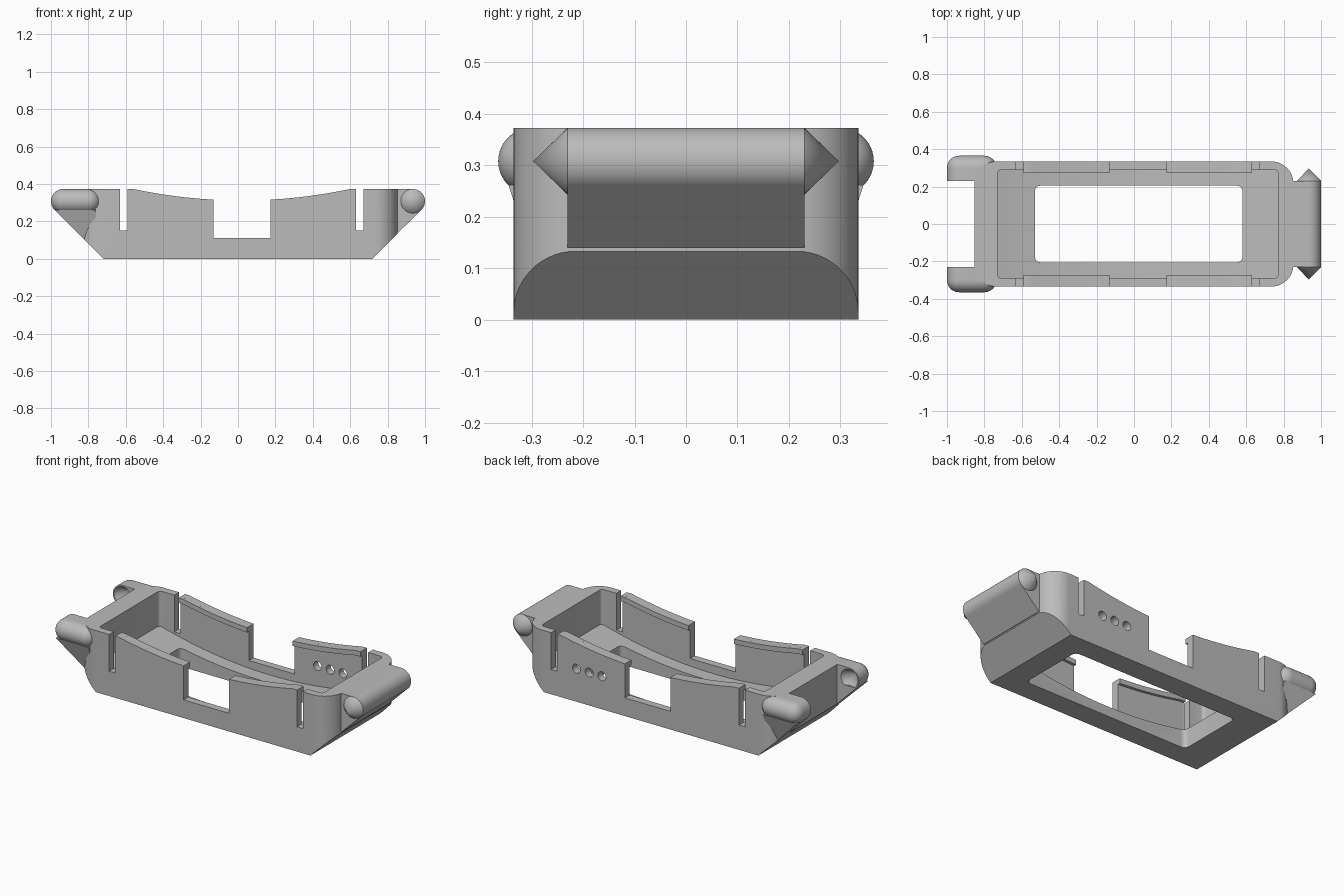
import bpy, bmesh, math
from mathutils import Vector

cube = bpy.data.objects.get("Cube")
if cube:
    bpy.data.objects.remove(cube, do_unlink=True)

grey = bpy.data.materials.new("plain grey")
grey.use_nodes = True
grey.diffuse_color = (0.5, 0.5, 0.5, 1)
grey.node_tree.nodes["Principled BSDF"].inputs["Base Color"].default_value = (0.5, 0.5, 0.5, 1)

TOP, MID = 0.373, 0.02      # rim height, centre of the long curves
BAR_R, BAR_Z, BAR_X = 0.065, 0.308, 0.935


def finish(name, bm):
    bmesh.ops.recalc_face_normals(bm, faces=bm.faces[:])
    mesh = bpy.data.meshes.new(name)
    bm.to_mesh(mesh)
    bm.free()
    mesh.materials.append(grey)
    obj = bpy.data.objects.new(name, mesh)
    bpy.context.collection.objects.link(obj)
    return obj


def prism(name, points, axis, lo, hi):
    """Extrude a 2D outline along y (points are x,z) or z (points are x,y)."""
    bm = bmesh.new()
    put = (lambda a, b: (a, lo, b)) if axis == "y" else (lambda a, b: (a, b, lo))
    face = bm.faces.new([bm.verts.new(put(a, b)) for a, b in points])
    new = bmesh.ops.extrude_face_region(bm, geom=[face])["geom"]
    move = Vector((0, hi - lo, 0)) if axis == "y" else Vector((0, 0, hi - lo))
    bmesh.ops.translate(bm, vec=move, verts=[v for v in new if isinstance(v, bmesh.types.BMVert)])
    return finish(name, bm)


def hull(name, points):
    bm = bmesh.new()
    bmesh.ops.convex_hull(bm, input=[bm.verts.new(p) for p in points])
    bmesh.ops.dissolve_limit(bm, angle_limit=0.01, verts=bm.verts[:], edges=bm.edges[:])
    return finish(name, bm)


def rect(x0, x1, y0, y1):
    return [(x0, y0), (x1, y0), (x1, y1), (x0, y1)]


def rounded(x0, x1, y0, y1, r, steps=14):
    corners = [(x1 - r, y1 - r), (x0 + r, y1 - r), (x0 + r, y0 + r), (x1 - r, y0 + r)]
    return [(cx + r * math.cos(a), cy + r * math.sin(a))
            for q, (cx, cy) in enumerate(corners)
            for a in [(q + i / steps) * math.pi / 2 for i in range(steps + 1)]]


def ring(cx, cy, cz, r, n=40):
    return [(cx + r * math.cos(k * math.tau / n), cy, cz + r * math.sin(k * math.tau / n))
            for k in range(n)]


def boolean(obj, cutter, operation="DIFFERENCE"):
    mod = obj.modifiers.new("cut", "BOOLEAN")
    mod.object, mod.operation, mod.solver = cutter, operation, "EXACT"
    bpy.context.view_layer.update()
    graph = bpy.context.evaluated_depsgraph_get()
    mesh = bpy.data.meshes.new_from_object(obj.evaluated_get(graph))
    obj.modifiers.clear()
    obj.data = mesh
    bpy.data.objects.remove(cutter, do_unlink=True)


def sag(x, base):
    return base + (x - MID) ** 2 / 5.5


def curve(x0, x1, base, n=24):
    xs = [x0 + (x1 - x0) * i / n for i in range(n + 1)]
    return [(x, min(sag(x, base), TOP)) for x in xs]


# Tray shell: rounded plan crossed with a side profile with sloped ends
RIM, FLOOR = 0.312, 0.06
shell = prism("tray_shell", rounded(-0.853, 0.853, -0.335, 0.335, 0.12), "z", 0, 0.5)
side = [(0.72, 0), (0.86, 0.14), (0.86, TOP)] + curve(0.6, -0.56, RIM, 40)
side += [(-0.86, TOP), (-0.86, 0.14), (-0.72, 0)]
boolean(shell, prism("side_profile", side, "y", -0.5, 0.5), "INTERSECT")

# Cavity with a bowed floor
cavity = prism("cavity", rounded(-0.73, 0.77, -0.29, 0.29, 0.02, 4), "z", 0, 0.6)
bowl = curve(-0.8, 0.84, FLOOR, 48) + [(0.84, 0.55), (-0.8, 0.55)]
boolean(cavity, prism("bowl", bowl, "y", -0.4, 0.4), "INTERSECT")
boolean(shell, cavity)

# Floor window, wide side notches and narrow slots
boolean(shell, prism("window", rounded(-0.53, 0.58, -0.205, 0.205, 0.03, 6), "z", -0.1, 0.5))
for x0, x1, z in [(-0.13, 0.175, 0.11), (-0.63, -0.59, 0.15), (0.63, 0.67, 0.15)]:
    boolean(shell, prism("notch", rect(x0, x1, z, 0.6), "y", -0.5, 0.5))

# Three round holes in the back wall
for x in (0.33, 0.415, 0.5):
    hole = [(p[0], p[2]) for p in ring(x, 0, 0.2, 0.027, 24)]
    boolean(shell, prism("hole", hole, "y", 0.25, 0.4))
parts = [shell]

# Retaining lips along the inside of the side walls
for s, where in ((-1, "front"), (1, "back")):
    for x0, x1, end in ((-0.59, -0.13, "right"), (0.175, 0.63, "left")):
        upper = curve(x0, x1, RIM)
        lower = [(x, z - 0.03) for x, z in reversed(upper)]
        lo, hi = sorted((s * 0.273, s * 0.292))
        parts.append(prism(f"{where}_{end}_lip", upper + lower, "y", lo, hi))

# Hinge bar with pointed ends and the web joining it to the tray
parts.append(hull("hinge_bar", ring(BAR_X, -0.23, BAR_Z, BAR_R) + ring(BAR_X, 0.23, BAR_Z, BAR_R)
                  + [(BAR_X, -0.297, BAR_Z), (BAR_X, 0.297, BAR_Z)]))
tangent = BAR_R * math.sqrt(0.5)
web = [(0.8, TOP), (BAR_X, TOP), (BAR_X, BAR_Z), (BAR_X + tangent, BAR_Z - tangent),
       (0.857, 0.14), (0.8, 0.14)]
parts.append(prism("hinge_web", web, "y", -0.23, 0.23))

# Hinge lugs: rounded outside, flat inside with a conical socket
for s, where in ((-1, "front"), (1, "back")):
    points = []
    for cx in (-BAR_X, -0.8):
        points += ring(cx, s * 0.23, BAR_Z, BAR_R)
        for i in range(10):
            a = i * math.pi / 20
            points += ring(cx, s * (0.3 + BAR_R * math.sin(a)), BAR_Z, BAR_R * math.cos(a))
        points.append((cx, s * (0.3 + BAR_R), BAR_Z))
    lug = hull(where + "_lug", points)
    socket = hull("socket", ring(-BAR_X, s * 0.22, BAR_Z, 0.066) + [(-BAR_X, s * 0.295, BAR_Z)])
    boolean(lug, socket)
    parts.append(lug)

    # Sloped brace running from the lug down to the tray end
    brace = [(-BAR_X - tangent, BAR_Z - tangent), (-0.76, BAR_Z - tangent)]
    pts = [(x, s * y, z) for x, z in brace for y in (0.23, 0.345)]
    pts += [(x, s * y, 0.09) for x in (-0.81, -0.76) for y in (0.23, 0.29)]
    parts.append(hull(where + "_brace", pts))

# Smooth the round faces, keep hard edges
bpy.ops.object.select_all(action="DESELECT")
for obj in parts:
    obj.select_set(True)
bpy.context.view_layer.objects.active = shell
bpy.ops.object.shade_smooth_by_angle(angle=math.radians(30))
